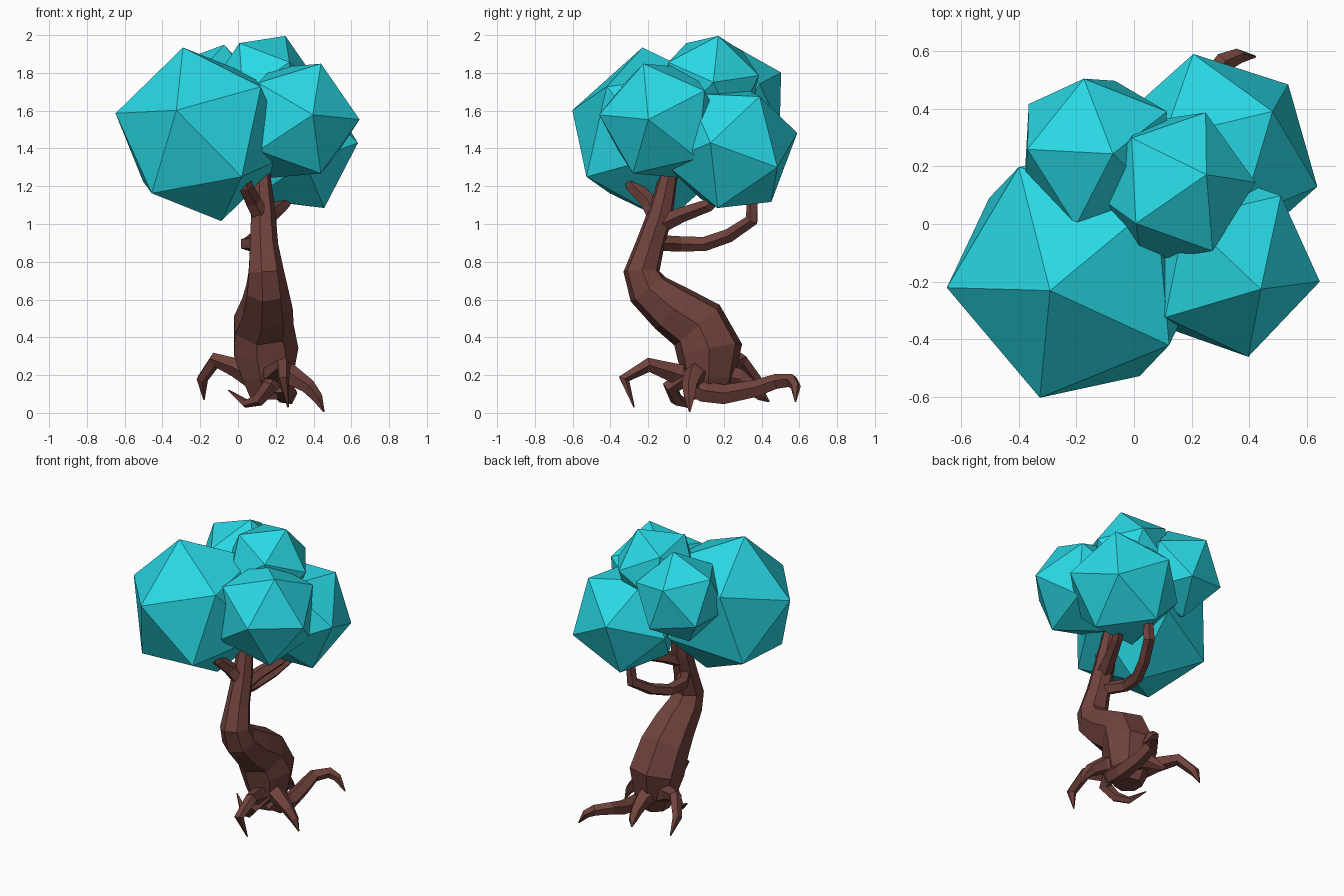
import bpy, bmesh, math
from mathutils import Vector, Matrix


def material(name, rgb):
    m = bpy.data.materials.new(name)
    m.diffuse_color = (*rgb, 1)
    return m


LEAF = material("teal leaves", (0.022, 0.69, 0.78))
BARK = material("brown bark", (0.165, 0.056, 0.046))


def finish(name, bm, mat):
    bmesh.ops.recalc_face_normals(bm, faces=bm.faces)
    me = bpy.data.meshes.new(name)
    bm.to_mesh(me)
    bm.free()
    me.materials.append(mat)
    ob = bpy.data.objects.new(name, me)
    bpy.context.collection.objects.link(ob)
    return ob


def leaf_ball(name, center, r, v1, v2):
    """Icosahedron turned so two neighbouring corners point at v1 and v2."""
    c = Vector(center)
    z = (Vector(v1) - c).normalized()
    x = Vector(v2) - c
    x = (x - z * x.dot(z)).normalized()
    y = z.cross(x)
    rot = Matrix((x, y, z)).transposed().to_4x4()
    bm = bmesh.new()
    bmesh.ops.create_icosphere(bm, subdivisions=1, radius=r,
                               matrix=Matrix.Translation(c) @ rot)
    finish(name, bm, LEAF)


def limb(name, path, sides=5):
    """Faceted tapering tube through (x, y, z, radius) points."""
    pts = [Vector(p[:3]) for p in path]
    bm = bmesh.new()
    rings = []
    side = None
    for i, p in enumerate(pts):
        t = Vector((0, 0, 0))
        if i > 0:
            t += (p - pts[i - 1]).normalized()
        if i < len(pts) - 1:
            t += (pts[i + 1] - p).normalized()
        t.normalize()
        if side is None:
            side = Vector((1, 0, 0)) if abs(t.x) < 0.8 else Vector((0, 0, 1))
        side = (side - t * side.dot(t)).normalized()
        up = t.cross(side)
        ring = []
        for k in range(sides):
            a = 2 * math.pi * k / sides
            ring.append(bm.verts.new(p + path[i][3] * (side * math.cos(a) + up * math.sin(a))))
        rings.append(ring)
    for a, b in zip(rings, rings[1:]):
        for k in range(sides):
            j = (k + 1) % sides
            bm.faces.new((a[k], a[j], b[j], b[k]))
    bm.faces.new(rings[0])
    bm.faces.new(rings[-1])
    finish(name, bm, BARK)


# Crown: five overlapping icosahedra
leaf_ball("crown_front_left", (-.19, -.165, 1.475), .475, (-.29, -.23, 1.93), (-.65, -.22, 1.58))
leaf_ball("crown_front_right", (.308, -.13, 1.547), .343, (.44, -.226, 1.85), (.645, -.2, 1.555))
leaf_ball("crown_back_right", (.28, .234, 1.404), .371, (.48, .39, 1.675), (.635, .13, 1.43))
leaf_ball("crown_back_left", (-.134, .245, 1.655), .30, (-.073, .243, 1.95), (-.174, .503, 1.80))
leaf_ball("crown_top", (.137, .128, 1.738), .285, (.253, .172, 2.0), (.43, .146, 1.76))

# Twisted trunk
limb("trunk", [(.15, .12, .07, .09), (.15, .12, .18, .14), (.14, .125, .33, .18),
               (.13, .06, .465, .165), (.15, -.08, .555, .14), (.15, -.2, .655, .115),
               (.145, -.235, .75, .098), (.135, -.19, .89, .078), (.13, -.135, 1.06, .068),
               (.125, -.095, 1.24, .05), (.14, -.05, 1.4, .035)], 7)

# Branches
limb("branch_front", [(.13, -.15, 1.03, .05), (.08, -.2, 1.12, .045), (.04, -.28, 1.2, .04),
                      (.02, -.31, 1.3, .03)])
limb("branch_back_low", [(.13, -.17, .9, .045), (.05, -.03, .895, .042), (.06, .1, .895, .04),
                         (.11, .23, .94, .038), (.17, .35, 1.02, .037), (.18, .355, 1.16, .03)])
limb("branch_back_high", [(.13, -.15, .99, .05), (.18, -.02, 1.05, .042), (.24, .12, 1.1, .036),
                          (.28, .2, 1.18, .03)])

# Curled roots
limb("root_front", [(.17, .06, .18, .07), (.19, -.06, .21, .055), (.24, -.2, .255, .04),
                    (.24, -.33, .18, .032), (.265, -.275, .03, .004)])
limb("root_right", [(.18, .1, .2, .08), (.28, .04, .2, .058), (.37, .02, .14, .042),
                    (.42, .02, .08, .03), (.455, .02, .005, .004)])
limb("root_left", [(.12, .13, .18, .08), (-.01, .21, .24, .052), (-.12, .29, .28, .04),
                   (-.19, .37, .18, .032), (-.18, .43, .07, .004)])
limb("root_back", [(.14, .17, .2, .08), (.14, .28, .18, .055), (.14, .35, .13, .04),
                   (.13, .4, .09, .028), (.11, .44, .06, .004)])
limb("root_back_right", [(.22, .04, .15, .06), (.25, .1, .11, .06), (.26, .2, .095, .055),
                         (.25, .36, .125, .048), (.25, .48, .165, .042),
                         (.31, .56, .17, .036), (.36, .58, .14, .028), (.42, .58, .06, .004)])
limb("root_under", [(.2, .02, .2, .055), (.17, -.08, .14, .045), (.11, -.05, .07, .035),
                    (.04, 0, .05, .024), (-.05, .06, .12, .004)])
